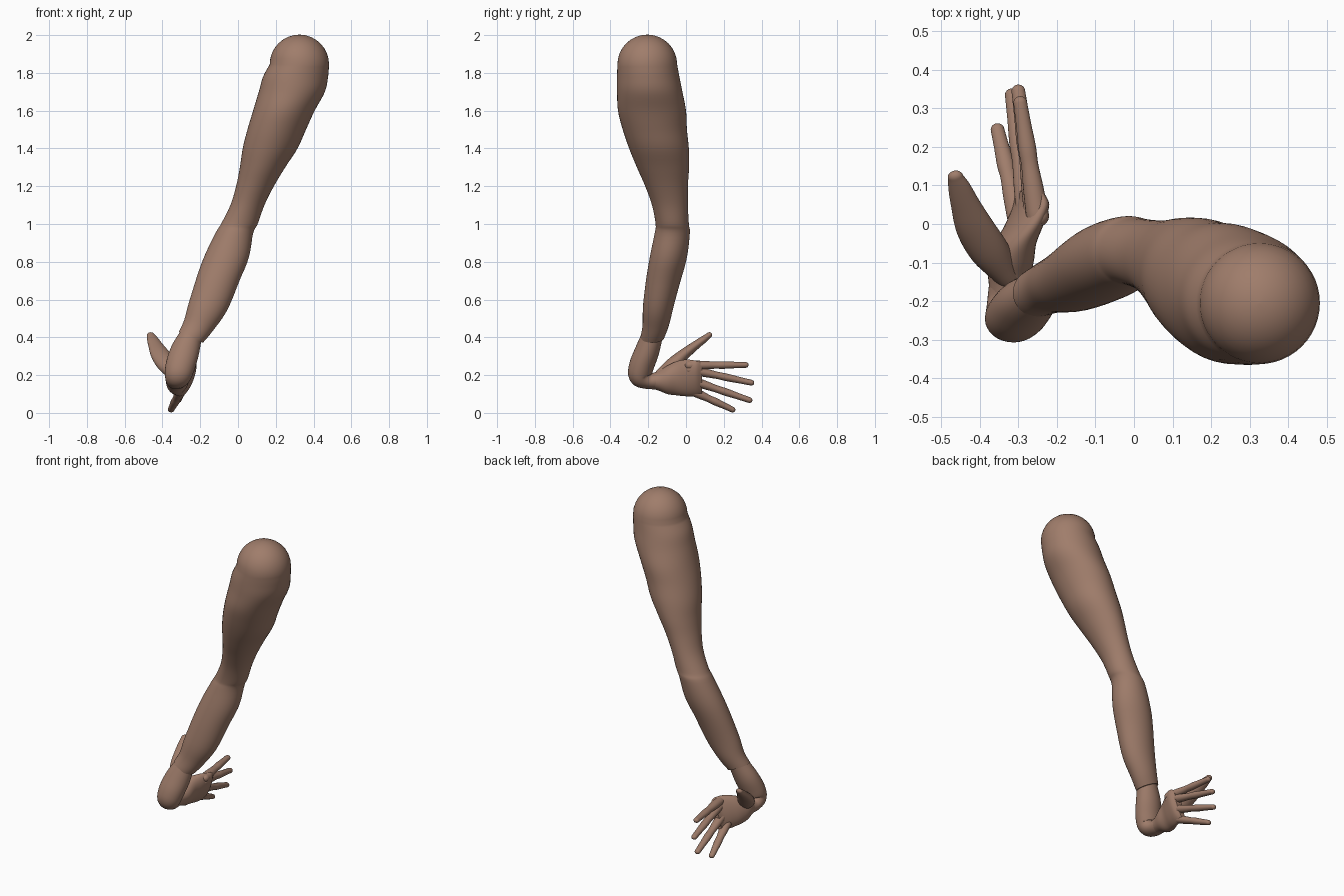
import bpy, bmesh, math
from mathutils import Vector

cube = bpy.data.objects.get("Cube")
if cube:
    bpy.data.objects.remove(cube)

skin = bpy.data.materials.new("warm_brown_skin")
skin.use_nodes = True
tone = (0.35, 0.205, 0.147, 1)
skin.diffuse_color = tone
skin.node_tree.nodes["Principled BSDF"].inputs["Base Color"].default_value = tone


def clamp(t):
    return max(0.0, min(1.0, t))


def smooth_path(secs, steps):
    """Catmull-Rom interpolation of sections (x, y, z, half width, half depth)."""
    pts = [Vector(s) for s in secs]
    ext = [pts[0] * 2 - pts[1]] + pts + [pts[-1] * 2 - pts[-2]]
    out = []
    for i in range(1, len(ext) - 2):
        a, b, c, d = ext[i - 1:i + 3]
        for k in range(steps):
            t = k / steps
            out.append((b * 2 + (c - a) * t + (a * 2 - b * 5 + c * 4 - d) * t ** 2
                        + (b * 3 - a - c * 3 + d) * t ** 3) / 2)
    return out + [pts[-1]]


def loft(name, secs, axis=None, domes=(True, True), warp=None, steps=5, sides=32):
    """Skin elliptical rings along a path, with rounded or flat ends."""
    path = smooth_path(secs, steps)
    rings = []
    for i, p in enumerate(path):
        before, after = path[max(i - 1, 0)], path[min(i + 1, len(path) - 1)]
        t = Vector(axis) if axis else (after - before).to_3d().normalized()
        rings.append((p.to_3d(), t, p[3], p[4]))

    def dome(ring, sign):
        c, t, a, b = ring
        angles = [k / 8 * math.pi / 2 for k in range(1, 8)] + [math.pi * 0.495]
        return [(c + t * sign * (a + b) / 2 * math.sin(q), t,
                 a * math.cos(q), b * math.cos(q)) for q in angles]

    # Domes continue in the direction of travel at either end
    first = -1 if (path[1] - path[0]).to_3d().dot(rings[0][1]) > 0 else 1
    start = dome(rings[0], first)[::-1] if domes[0] else []
    end = dome(rings[-1], -first) if domes[1] else []

    bm = bmesh.new()
    loops = []
    for c, t, a, b in start + rings + end:
        u = (Vector((1, 0, 0)) - t * t.x).normalized()
        v = t.cross(u)
        loop = []
        for k in range(sides):
            q = 2 * math.pi * k / sides
            co = c + u * a * math.cos(q) + v * b * math.sin(q)
            loop.append(bm.verts.new(warp(co) if warp else co))
        loops.append(loop)
    for lo, hi in zip(loops, loops[1:]):
        for k in range(sides):
            n = (k + 1) % sides
            bm.faces.new((lo[k], lo[n], hi[n], hi[k]))
    bm.faces.new(loops[0])
    bm.faces.new(loops[-1])
    bmesh.ops.recalc_face_normals(bm, faces=bm.faces)
    mesh = bpy.data.meshes.new(name)
    bm.to_mesh(mesh)
    bm.free()
    mesh.materials.append(skin)
    ob = bpy.data.objects.new(name, mesh)
    bpy.context.collection.objects.link(ob)
    bpy.ops.object.select_all(action="DESELECT")
    ob.select_set(True)
    bpy.context.view_layer.objects.active = ob
    bpy.ops.object.shade_smooth_by_angle(angle=math.radians(50))
    return ob


# Upper arm and forearm, with a round shoulder and a slanted cuff edge
def slant_cuff(p):
    return Vector((p.x, p.y, p.z - 0.45 * (p.x + 0.25) * clamp((0.7 - p.z) / 0.3)))


loft("arm", [
    (.325, -.205, 1.845, .157, .158), (.305, -.2, 1.78, .172, .165),
    (.285, -.192, 1.7, .175, .173), (.243, -.18, 1.6, .163, .18),
    (.205, -.165, 1.5, .155, .17), (.17, -.143, 1.4, .145, .158),
    (.13, -.122, 1.3, .12, .138), (.09, -.103, 1.2, .1, .113),
    (.05, -.085, 1.1, .09, .095), (.007, -.073, 1.0, .097, .088),
    (-.02, -.073, .95, .1, .093), (-.07, -.098, .8, .12, .098),
    (-.15, -.143, .6, .105, .083), (-.207, -.16, .48, .078, .07),
    (-.25, -.178, .4, .064, .063),
], axis=(0, 0, 1), domes=(True, False), warp=slant_cuff, sides=48)

# Bent wrist tucked into the forearm
loft("wrist", [
    (-.245, -.175, .42, .058, .055), (-.28, -.205, .33, .076, .064),
    (-.305, -.235, .25, .078, .066), (-.318, -.242, .195, .07, .06),
    (-.325, -.2, .168, .056, .042), (-.325, -.15, .17, .05, .045),
])


# Palm, leaning so the little finger side sits further inward
def lean_palm(p):
    return Vector((p.x + 0.35 * (p.z - 0.18) * clamp((p.y + 0.15) / 0.2), p.y, p.z))


loft("palm", [
    (-.325, -.2, .167, .048, .038), (-.325, -.15, .17, .052, .05),
    (-.32, -.1, .175, .06, .075), (-.308, -.05, .183, .052, .09),
    (-.285, 0, .185, .043, .097), (-.268, .05, .183, .034, .094),
    (-.272, .085, .18, .022, .085),
], axis=(0, 1, 0), domes=(True, False), warp=lean_palm)

# Thumb, broad and flat, reaching up and away from the palm
loft("thumb", [
    (-.33, -.13, .2, .035, .035), (-.375, -.07, .255, .052, .038),
    (-.412, -.01, .31, .05, .03), (-.437, .05, .357, .038, .023),
    (-.453, .095, .39, .029, .019), (-.463, .122, .411, .02, .015),
])

# Four fingers fanning out from the knuckles
fingers = {
    "index_finger": ((-.25, .02, .252), (-.295, .315, .254)),
    "middle_finger": ((-.255, .02, .23), (-.3, .345, .16)),
    "ring_finger": ((-.275, .02, .175), (-.317, .335, .068)),
    "little_finger": ((-.3, .02, .122), (-.354, .245, .018)),
}
widths = ((0, .027), (.25, .024), (.45, .02), (.6, .021), (.8, .018), (1, .016))
for name, (base, tip) in fingers.items():
    base, tip = Vector(base), Vector(tip)
    loft(name, [(*base.lerp(tip, f), r * 1.1, r * 0.95) for f, r in widths],
         steps=4, sides=20)
